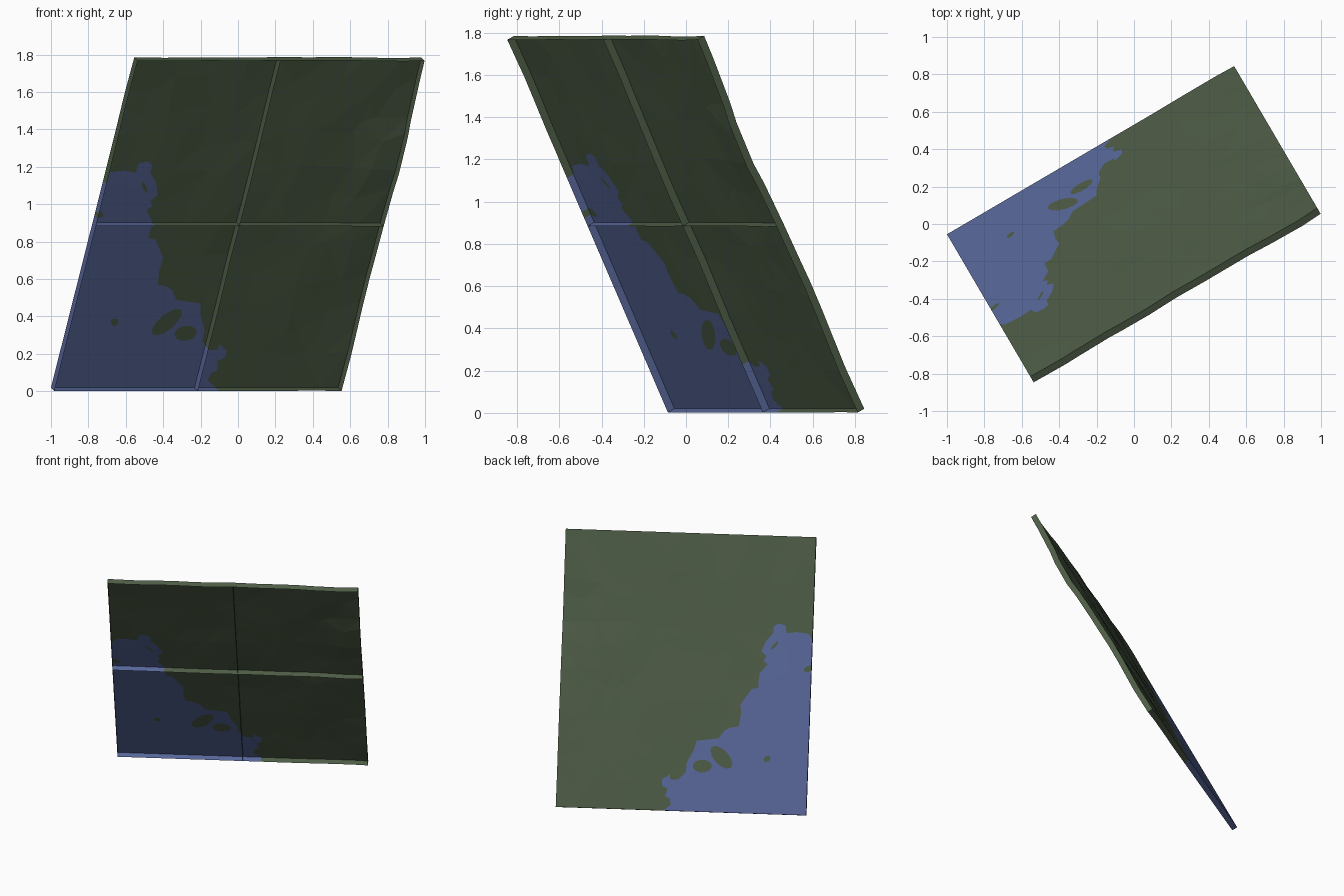
import bpy, bmesh, math, random
from mathutils import Vector, noise
from mathutils.geometry import delaunay_2d_cdt

cube = bpy.data.objects.get("Cube")
if cube:
    bpy.data.objects.remove(cube)
random.seed(4)


def make_material(name, color):
    mat = bpy.data.materials.new(name)
    mat.use_nodes = True
    mat.diffuse_color = (*color, 1)
    bsdf = next(n for n in mat.node_tree.nodes if n.type == "BSDF_PRINCIPLED")
    bsdf.inputs["Base Color"].default_value = (*color, 1)
    return mat


materials = [make_material("land_green", (.075, .107, .06)),
             make_material("sea_blue", (.096, .135, .32))]

# Tilted plane: one corner, two side vectors and the underside direction
CORNER = Vector((-1, -.055, .02))
SIDE_U = Vector((1.535, .9, 0))
SIDE_V = Vector((.445, -.76, 1.765))
DOWN = SIDE_U.cross(SIDE_V).normalized()
SKIRT_DEPTH = .04
CELLS = 12


def clamp(t):
    return min(max(t, 0), 1)


def to_uv(x, z):
    """Front-elevation position in hundredths to sheet coordinates."""
    v = (z / 100 - CORNER.z) / SIDE_V.z
    u = (x / 100 - CORNER.x - SIDE_V.x * v) / SIDE_U.x
    return Vector((clamp(u), clamp(v)))


def relief(u, v):
    """Shallow hills that fade out toward the sea corner."""
    fade = clamp((u + v - .6) * 2)
    hills = noise.noise((u * 5, v * 5, .3)) * .014 * fade
    ridge = .028 * math.exp(-((u - 1) ** 2 + (v - .72) ** 2) / .02)
    return hills + ridge


def place(p, depth=0):
    u, v = p
    return CORNER + SIDE_U * u + SIDE_V * v + DOWN * (relief(u, v) + depth)


# Coastline, closed through the lower sea corner
coast = [(-80, 113), (-69, 117), (-61, 118), (-55, 117), (-53, 122), (-48, 123),
         (-46, 121), (-47, 117), (-44, 112), (-43, 105), (-47, 102), (-46, 99),
         (-49, 97), (-47, 93), (-46, 91), (-47, 85), (-48, 82), (-44, 81),
         (-42, 76), (-40, 71), (-42, 65), (-43, 57), (-38, 56), (-35, 54),
         (-33, 49), (-27, 48), (-20, 47), (-20, 41), (-18, 33), (-19, 27),
         (-16, 22), (-11, 22), (-10, 25), (-6, 22), (-7, 18), (-11, 16),
         (-11, 11), (-14, 10), (-16, 6), (-14, -5), (-110, -5)]
loops = [[to_uv(x, z) for x, z in coast]]


# Islands: centre, half length, half width, turn in degrees
def island(x, z, a, b, turn):
    c, s = math.cos(math.radians(turn)), math.sin(math.radians(turn))
    ring = []
    for i in range(12):
        t = math.tau * i / 12
        p, q = a * math.cos(t), b * math.sin(t)
        ring.append(to_uv(x + p * c - q * s, z + p * s + q * c))
    return ring


for spec in [(-66, 37, 2, 2, 0), (-38, 37, 10, 4, 40), (-28, 31, 6, 4, 10),
             (-75, 95, 2, 3, 70), (-50, 109, 3, 1, 115)]:
    loops.append(island(*spec))


def is_sea(p):
    """Even-odd test over the coast and the islands."""
    inside = False
    for loop in loops:
        for a, b in zip(loop, loop[1:] + loop[:1]):
            if (a.y > p.y) != (b.y > p.y):
                if p.x < a.x + (p.y - a.y) / (b.y - a.y) * (b.x - a.x):
                    inside = not inside
    return inside


# Loose grid of points, kept straight on the tile borders
def jitter(i):
    move = 0 if i % (CELLS // 2) == 0 else random.uniform(-.35, .35)
    return (i + move) / CELLS


points = [Vector((jitter(i), jitter(j)))
          for i in range(CELLS + 1) for j in range(CELLS + 1)]
edges = []
for t in (0, .5, 1):
    for a, b in (((t, 0), (t, 1)), ((0, t), (1, t))):
        edges.append((len(points), len(points) + 1))
        points += [Vector(a), Vector(b)]
for loop in loops:
    start, n = len(points), len(loop)
    points += loop
    edges += [(start + i, start + (i + 1) % n) for i in range(n)]
flat, _, triangles, *_ = delaunay_2d_cdt(points, edges, [], 0, 1e-5)


def on_border(a, b):
    return any(abs(a[k] - t) < 1e-4 and abs(b[k] - t) < 1e-4
               for k in (0, 1) for t in (0, .5, 1))


def finish(bm, name):
    mesh = bpy.data.meshes.new(name)
    bm.to_mesh(mesh)
    bm.free()
    for mat in materials:
        mesh.materials.append(mat)
    bpy.context.collection.objects.link(bpy.data.objects.new(name, mesh))


# Terrain sheet and the skirts hanging below every tile border
sheet, skirts = bmesh.new(), bmesh.new()
verts = [sheet.verts.new(place(p)) for p in flat]
done = set()
for tri in triangles:
    a, b, c = (flat[i] for i in tri)
    if abs((b - a).cross(c - a)) < 1e-9:
        continue
    color = int(is_sea((a + b + c) / 3))
    face = sheet.faces.new([verts[i] for i in tri])
    face.material_index = color
    if face.normal.dot(DOWN) > 0 or (b - a).cross(c - a) > 0:
        face.normal_flip()
    for i, j in zip(tri, tri[1:] + tri[:1]):
        key = frozenset((i, j))
        if key not in done and on_border(flat[i], flat[j]):
            done.add(key)
            p, q = flat[i], flat[j]
            corners = [place(p), place(p, SKIRT_DEPTH),
                       place(q, SKIRT_DEPTH), place(q)]
            quad = skirts.faces.new([skirts.verts.new(k) for k in corners])
            quad.material_index = color
bmesh.ops.remove_doubles(skirts, verts=skirts.verts, dist=1e-5)
finish(sheet, "terrain_sheet")
finish(skirts, "tile_skirts")
